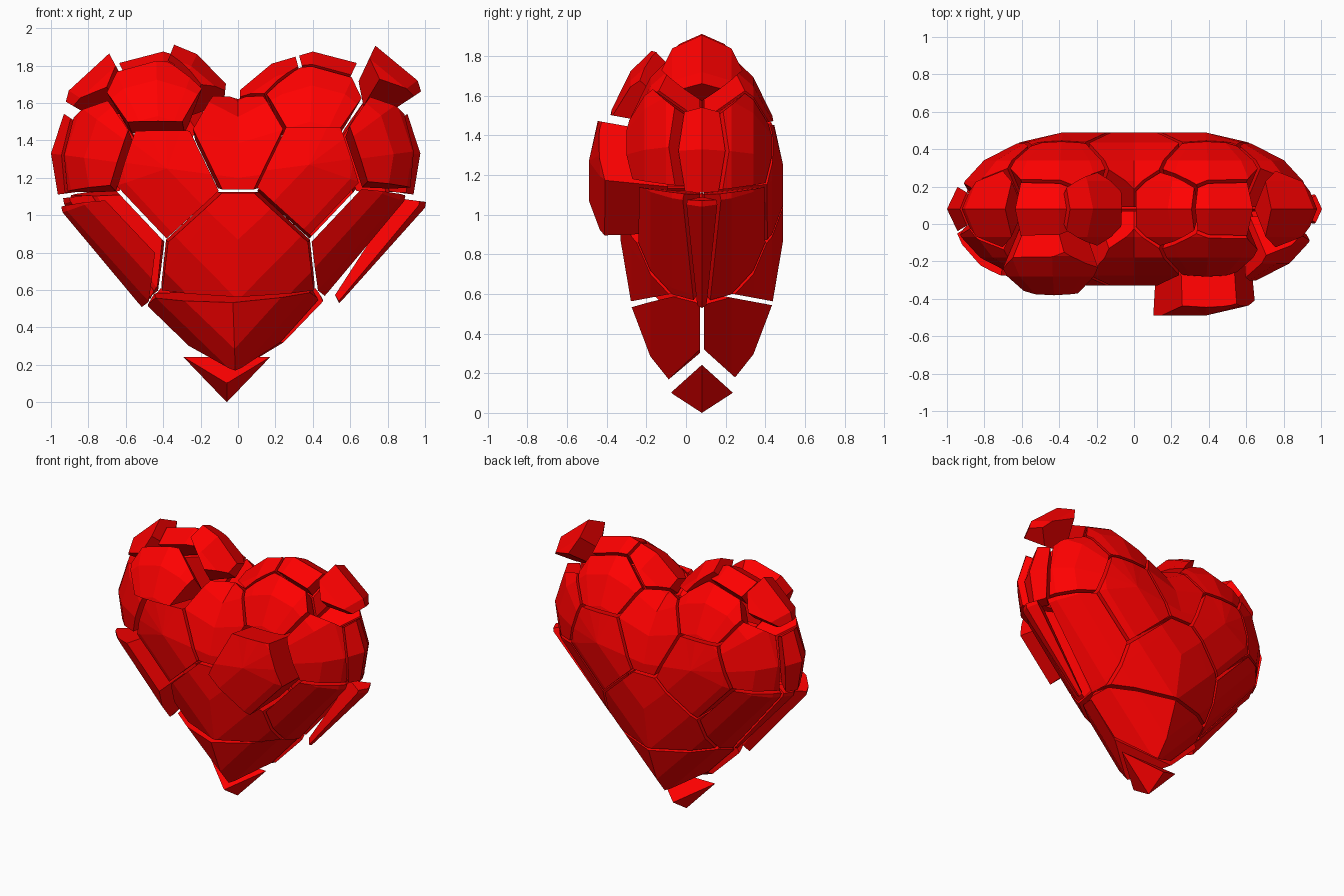
import bpy, bmesh
from math import radians
from mathutils import Vector, Matrix

if "Cube" in bpy.data.objects:
    bpy.data.objects.remove(bpy.data.objects["Cube"])

GAP = 0.01       # half of the crack width
Y0 = 0.08        # depth centre of the heart

red = bpy.data.materials.new("red")
red.diffuse_color = (1, 0, 0, 1)
red.use_nodes = True
red.node_tree.nodes["Principled BSDF"].inputs["Base Color"].default_value = red.diffuse_color

# Half outline (x, z) and the point each column climbs to on the face
columns = [((0, .06), (0, .87)), ((.5, .58), (.14, 1.0)), ((.93, 1.06), (.38, 1.25)),
           ((.975, 1.33), (.38, 1.25)), ((.88, 1.62), (.38, 1.25)), ((.65, 1.81), (.38, 1.25)),
           ((.4, 1.875), (.38, 1.25)), ((.18, 1.81), (.38, 1.25)), ((0, 1.66), (0, 1.2))]
# Steps inward from the outline and their half depth
rings = [(0, 0), (.12, .15), (.29, .26), (.6, .355), (1, .41)]


def solid_heart():
    bm = bmesh.new()
    for sx in (1, -1):
        for sy in (1, -1):
            grid = []
            for u, d in rings:
                grid.append([bm.verts.new((sx * (a[0] + (b[0] - a[0]) * u), sy * d,
                                           a[1] + (b[1] - a[1]) * u)) for a, b in columns])
            for r, s in zip(grid, grid[1:]):
                for i in range(len(r) - 1):
                    bm.faces.new((r[i], r[i + 1], s[i + 1], s[i]))
            bm.faces.new(grid[-1])
    bmesh.ops.remove_doubles(bm, verts=bm.verts[:], dist=1e-4)
    bmesh.ops.triangulate(bm, faces=[f for f in bm.faces if len(f.verts) > 3 and
                                     min(abs(v.co.y) for v in f.verts) > .4])
    bmesh.ops.recalc_face_normals(bm, faces=bm.faces[:])
    return bm


# Shard centres: mirrored left/right and front/back where off centre
centres = {
    "tip_shard": (0, 0, .135),
    "bottom_shard": (0, .18, .335),
    "belly_shard": (0, .27, .82),
    "cleft_shard": (0, .28, 1.44),
    "chest_shard": (.4, .3, 1.25),
    "brow_shard": (.4, .23, 1.64),
    "crown_shard": (.47, 0, 1.88),
    "inner_top_shard": (.17, 0, 1.8),
    "shoulder_shard": (.81, 0, 1.72),
    "outer_shard": (.79, .25, 1.38),
    "edge_shard": (1.02, 0, 1.4),
    "flank_shard": (.77, .3, .9),
    "lower_edge_shard": (.94, 0, .79),
}
seeds = {}
for name, (x, y, z) in centres.items():
    for sx, side in (((1, "_right"), (-1, "_left")) if x else ((1, ""),)):
        for sy, face in (((-1, "_front"), (1, "_back")) if y else ((1, ""),)):
            seeds[name + side + face] = Vector((x * sx, y * sy, z))

# Shards that have drifted out, with a slight tilt about y
moved = {
    "tip_shard": ((-.06, 0, -.06), 0),
    "bottom_shard_front": ((-.02, 0, -.01), -2),
    "chest_shard_right_front": ((0, -.16, .02), 0),
    "brow_shard_left_front": ((-.04, -.1, .03), 0),
    "shoulder_shard_right": ((.08, 0, .1), 0),
    "shoulder_shard_left": ((-.03, 0, .05), -3),
    "inner_top_shard_left": ((-.04, 0, .05), 6),
    "lower_edge_shard_right": ((.07, 0, -.02), 0),
    "flank_shard_left_front": ((-.05, -.04, -.06), 0),
    "outer_shard_right_front": ((.03, -.03, .02), 0),
    "outer_shard_left_front": ((-.02, 0, 0), 0),
    "edge_shard_left": ((-.025, 0, 0), 0),
}

# Cut one shard per centre out of the solid heart
heart = solid_heart()
for name, c in seeds.items():
    bm = heart.copy()
    for other in seeds.values():
        if other is c or not bm.verts:
            continue
        n = (other - c).normalized()
        bmesh.ops.bisect_plane(bm, geom=bm.verts[:] + bm.edges[:] + bm.faces[:], dist=1e-5,
                               plane_co=(c + other) / 2 - n * GAP, plane_no=n, clear_outer=True)
        rim = [e for e in bm.edges if e.is_boundary]
        if rim:
            bmesh.ops.holes_fill(bm, edges=rim, sides=0)
    if len(bm.faces) > 3:
        bmesh.ops.recalc_face_normals(bm, faces=bm.faces[:])
        shift, tilt = moved.get(name, ((0, 0, 0), 0))
        turn = Matrix.Rotation(radians(tilt), 4, 'Y')
        bm.transform(Matrix.Translation(Vector(shift) + Vector((0, Y0, 0)) + c) @ turn
                     @ Matrix.Translation(-c))
        me = bpy.data.meshes.new(name)
        bm.to_mesh(me)
        me.materials.append(red)
        bpy.context.collection.objects.link(bpy.data.objects.new(name, me))
    bm.free()
heart.free()
